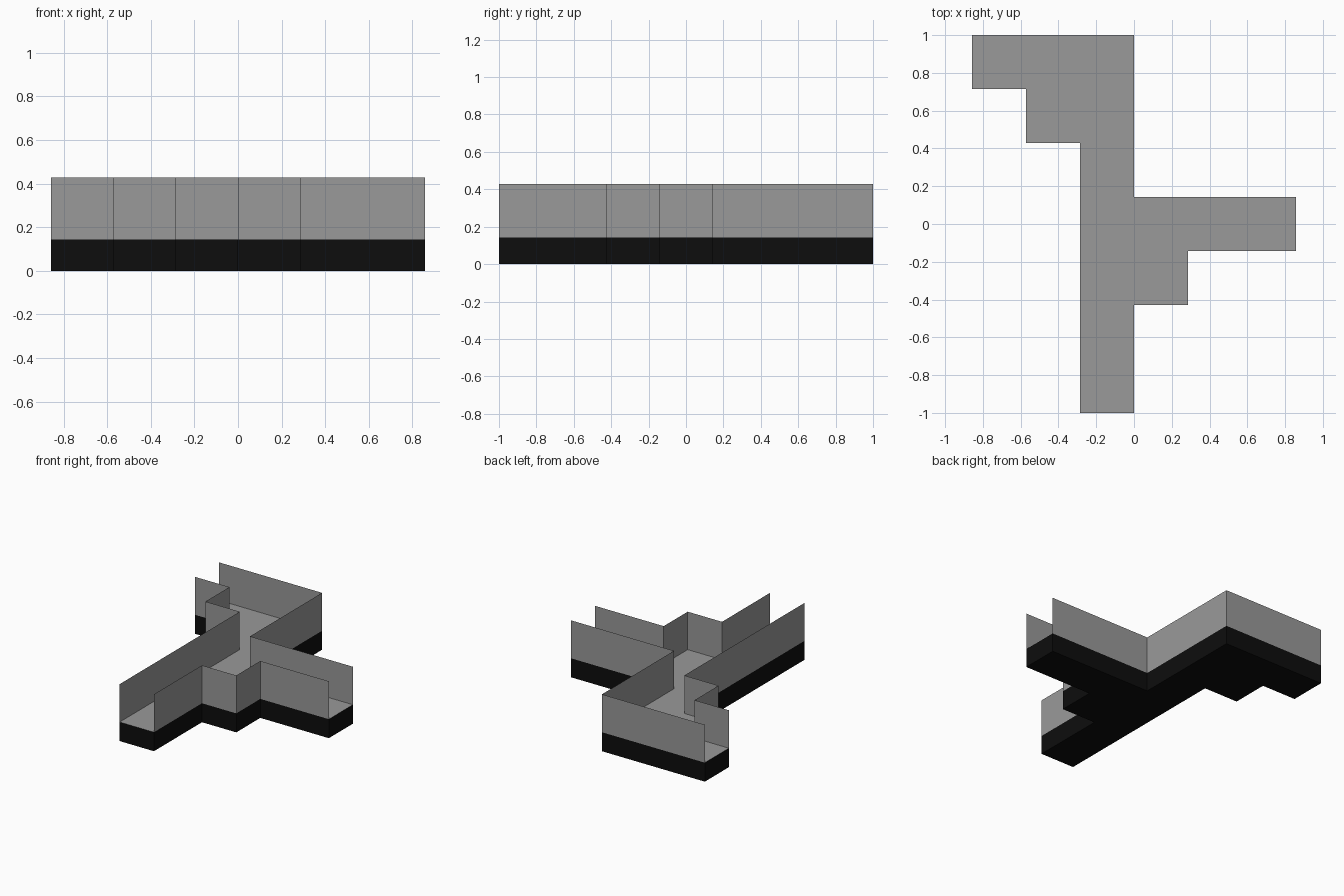
import bpy, bmesh

if "Cube" in bpy.data.objects:
    bpy.data.objects.remove(bpy.data.objects["Cube"])

U = 2 / 7            # one tile of the corridor grid
BASE_H, TOP = U / 2, U * 1.5

# Footprint corners in tiles, clockwise from the back left
OUTLINE = [(-3, 3.5), (0, 3.5), (0, 0.5), (3, 0.5), (3, -0.5), (1, -0.5), (1, -1.5),
           (0, -1.5), (0, -3.5), (-1, -3.5), (-1, 1.5), (-2, 1.5), (-2, 2.5), (-3, 2.5)]
OPEN_EDGES = {3, 8, 13}   # corridor mouths, which have no wall


def material(name, v):
    m = bpy.data.materials.new(name)
    m.diffuse_color = (v, v, v, 1)
    m.use_nodes = True
    m.node_tree.nodes["Principled BSDF"].inputs["Base Color"].default_value = m.diffuse_color
    return m


def finish(name, bm, *mats):
    me = bpy.data.meshes.new(name)
    bm.to_mesh(me)
    bm.free()
    for m in mats:
        me.materials.append(m)
    ob = bpy.data.objects.new(name, me)
    bpy.context.collection.objects.link(ob)
    return ob


grey = material("stone grey", 0.32)
black = material("base black", 0.004)

# Solid base: black sides and underside, grey floor on top
bm = bmesh.new()
bottom = bm.faces.new([bm.verts.new((x * U, y * U, 0)) for x, y in OUTLINE])
ext = bmesh.ops.extrude_face_region(bm, geom=[bottom], use_keep_orig=True)
bmesh.ops.translate(bm, vec=(0, 0, BASE_H),
                    verts=[g for g in ext["geom"] if isinstance(g, bmesh.types.BMVert)])
bmesh.ops.recalc_face_normals(bm, faces=bm.faces)
for f in bm.faces:
    f.material_index = 1 if f.calc_center_median().z > BASE_H * 0.9 else 0
finish("base_and_floor", bm, black, grey)

# Paper-thin walls along every closed edge of the outline
bm = bmesh.new()
low = [bm.verts.new((x * U, y * U, BASE_H)) for x, y in OUTLINE]
high = [bm.verts.new((x * U, y * U, TOP)) for x, y in OUTLINE]
for i in range(len(OUTLINE)):
    j = (i + 1) % len(OUTLINE)
    if i not in OPEN_EDGES:
        bm.faces.new((low[j], low[i], high[i], high[j]))
finish("corridor_walls", bm, grey)
